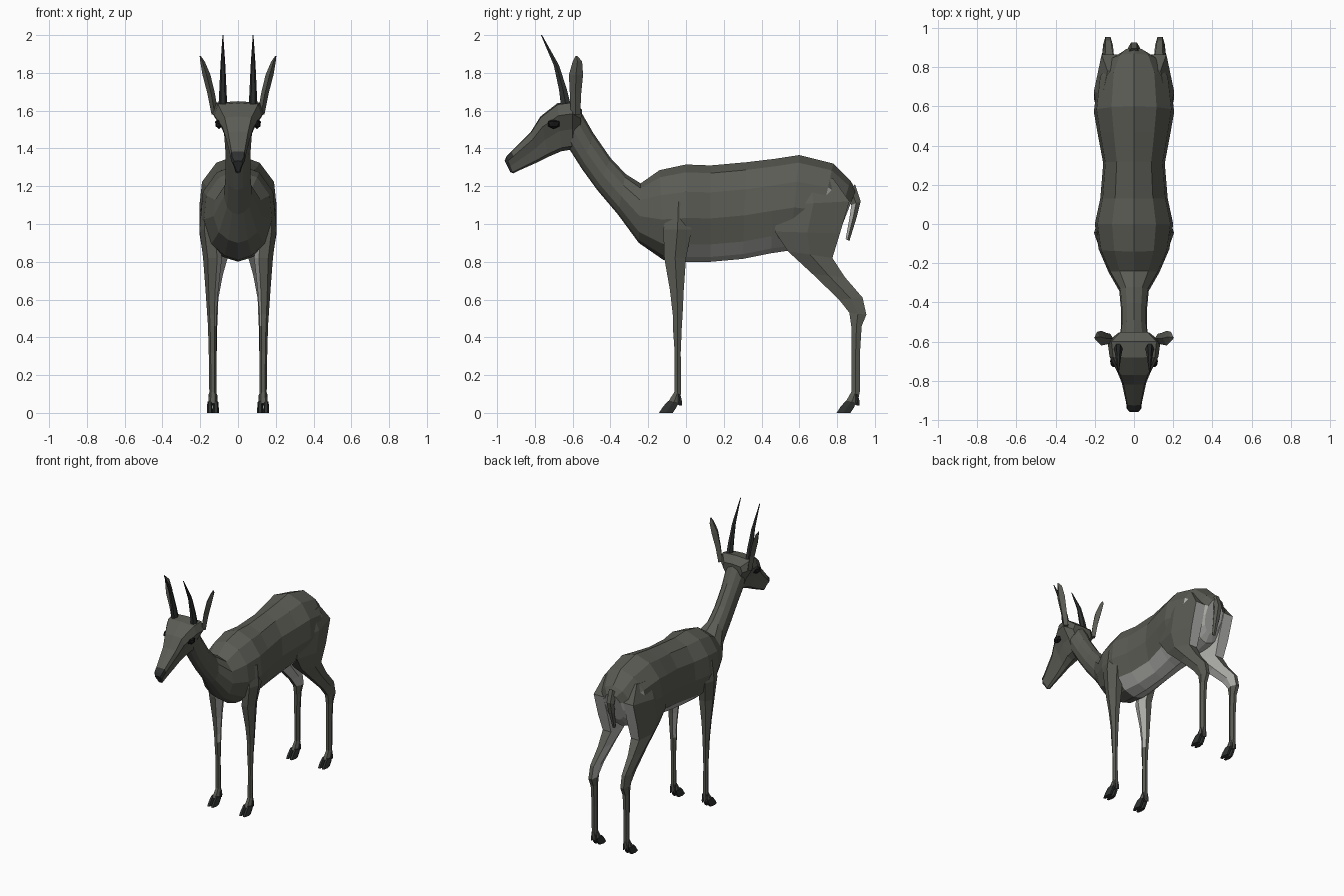
import bpy, bmesh
from mathutils import Vector


def material(name, rgb):
    m = bpy.data.materials.new(name)
    m.diffuse_color = (*rgb, 1)
    return m


MATS = [material("grey_brown_hide", (.105, .105, .09)),
        material("pale_underside", (.42, .42, .40)),
        material("dark_horn", (.028, .03, .03)),
        material("black_eye", (.008, .008, .008))]
HIDE, PALE, HORN, EYE = range(4)


def finish(bm, name, rule, mirror):
    bmesh.ops.recalc_face_normals(bm, faces=bm.faces)
    for f in bm.faces:
        f.material_index = rule(f.calc_center_median(), f.normal) if callable(rule) else rule
    me = bpy.data.meshes.new(name)
    bm.to_mesh(me)
    bm.free()
    for m in MATS:
        me.materials.append(m)
    ob = bpy.data.objects.new(name, me)
    bpy.context.collection.objects.link(ob)
    if mirror:
        mod = ob.modifiers.new("mirror", 'MIRROR')
        mod.use_mirror_merge = False
    return ob


def loft(name, stations, profile, rule=HIDE, cx=0, mirror=False):
    """Skin rings; each station is (ya, za, yb, zb, half width[, centre x])."""
    bm = bmesh.new()
    rings = []
    for s in stations:
        a, b, w = Vector((0, s[0], s[1])), Vector((0, s[2], s[3])), s[4]
        x = s[5] if len(s) > 5 else cx
        pts = [(t, k) for t, k in profile]
        pts += [(t, -k) for t, k in reversed(profile) if k > 0]
        ring = []
        for t, k in pts:
            p = a.lerp(b, t)
            ring.append(bm.verts.new((x + k * w, p.y, p.z)))
        rings.append(ring)
    n = len(rings[0])
    for r, q in zip(rings, rings[1:]):
        for i in range(n):
            j = (i + 1) % n
            bm.faces.new((r[i], r[j], q[j], q[i]))
    bm.faces.new(rings[0])
    bm.faces.new(rings[-1])
    return finish(bm, name, rule, mirror)


TORSO = [(0, 0), (.05, .4), (.18, .78), (.45, 1), (.72, .93), (.92, .56), (1, 0)]
SKULL = [(0, 0), (.07, .36), (.42, .62), (.74, 1), (.97, .85), (1, 0)]
HEX = [(0, .5), (.5, 1), (1, .5)]
DIAMOND = [(0, 0), (.5, 1), (1, 0)]


# Neck and torso in one skin: bottom point, top point, half width
def torso_rule(c, n):
    belly = n.z < -.5 and .02 < c.y
    rump = n.y > .4 and c.z < 1.13 and c.y > .7
    return PALE if belly or rump else HIDE


loft("neck_and_torso", [
    (-.62, 1.40, -.565, 1.61, .075),
    (-.55, 1.29, -.49, 1.48, .066),
    (-.47, 1.18, -.40, 1.35, .066),
    (-.36, 1.05, -.32, 1.265, .075),
    (-.25, .90, -.24, 1.215, .13),
    (-.12, .81, -.14, 1.285, .18),
    (.0, .80, .0, 1.315, .20),
    (.13, .80, .13, 1.31, .172),
    (.30, .815, .32, 1.327, .157),
    (.45, .845, .47, 1.345, .185),
    (.55, .86, .60, 1.365, .205),
    (.68, .87, .78, 1.32, .185),
    (.77, .89, .87, 1.23, .13),
    (.81, .95, .90, 1.18, .07)], TORSO, torso_rule)

# Head, with a dark nose at the tip
loft("head", [
    (-.57, 1.42, -.55, 1.605, .08),
    (-.60, 1.395, -.60, 1.65, .135),
    (-.66, 1.385, -.68, 1.64, .125),
    (-.73, 1.355, -.77, 1.57, .083),
    (-.79, 1.325, -.82, 1.49, .062),
    (-.88, 1.285, -.925, 1.385, .04),
    (-.915, 1.268, -.95, 1.36, .037),
    (-.93, 1.275, -.96, 1.335, .024)], SKULL,
    lambda c, n: HORN if c.y < -.925 else HIDE)

# Eyes
bm = bmesh.new()
bmesh.ops.create_icosphere(bm, subdivisions=1, radius=1)
for v in bm.verts:
    v.co = Vector((.102 + v.co.x * .022, -.70 + v.co.y * .036, 1.53 + v.co.z * .028))
finish(bm, "eyes", EYE, True)

# Ears and horns
loft("ears", [
    (-.61, 1.58, -.56, 1.58, .018, .122),
    (-.615, 1.69, -.555, 1.69, .02, .142),
    (-.62, 1.79, -.545, 1.79, .021, .167),
    (-.60, 1.86, -.55, 1.86, .012, .188),
    (-.585, 1.89, -.575, 1.89, .003, .20)], DIAMOND, HIDE, mirror=True)
loft("horns", [
    (-.66, 1.61, -.605, 1.61, .024),
    (-.672, 1.71, -.63, 1.71, .019),
    (-.70, 1.84, -.672, 1.84, .013),
    (-.768, 2.0, -.762, 2.0, .002)], HEX, HORN, .08, True)

# Tail with pale underside
loft("tail", [
    (.85, 1.16, .895, 1.21, .03),
    (.875, 1.10, .925, 1.12, .03),
    (.865, 1.03, .905, 1.04, .026),
    (.845, .92, .865, .91, .012)], HEX,
    lambda c, n: PALE if c.z < 1.12 and n.y < .5 else HIDE)


# Legs: front point, back point, half width, centre x
def foreleg_rule(c, n):
    return PALE if n.x < -.3 and .48 < c.z < .92 else HIDE


def hindleg_rule(c, n):
    inner = n.x < -.25 and c.z > .55
    rump = n.y > .4 and .78 < c.z < 1.12 and n.x < .7
    return PALE if inner or rump else HIDE


loft("front_legs", [
    (-.09, 1.12, .01, 1.12, .04, .15),
    (-.12, .97, .03, .97, .052, .152),
    (-.115, .82, .0, .82, .050, .135),
    (-.085, .65, -.012, .65, .034, .138),
    (-.07, .52, -.018, .52, .025, .138),
    (-.07, .46, -.022, .46, .023, .136),
    (-.06, .32, -.028, .32, .020, .135),
    (-.062, .11, -.026, .11, .019, .133),
    (-.10, .05, -.035, .04, .026, .133)], HEX, foreleg_rule, mirror=True)
loft("hind_legs", [
    (.54, 1.24, .78, 1.24, .05, .11),
    (.485, 1.10, .865, 1.12, .08, .125),
    (.47, .96, .815, .95, .083, .122),
    (.54, .855, .775, .82, .068, .118),
    (.67, .735, .84, .72, .044, .125),
    (.81, .60, .935, .61, .028, .132),
    (.865, .53, .955, .52, .026, .133),
    (.875, .46, .93, .46, .023, .133),
    (.875, .30, .92, .30, .020, .133),
    (.875, .11, .92, .11, .019, .133),
    (.84, .05, .905, .04, .026, .133)], HEX, hindleg_rule, mirror=True)

# Cloven hooves and dewclaws
for label, y in (("front", 0), ("hind", .94)):
    for side, x in (("inner", .117), ("outer", .149)):
        loft(f"{label}_{side}_hooves", [
            (-.095 + y, .062, -.04 + y, .055, .013),
            (-.12 + y, .035, -.05 + y, .03, .015),
            (-.143 + y, 0, -.07 + y, 0, .016)], HEX, HORN, x, True)
        loft(f"{label}_{side}_dewclaws", [
            (-.045 + y, .10, -.03 + y, .10, .007),
            (-.045 + y, .06, -.02 + y, .055, .008),
            (-.035 + y, .04, -.022 + y, .038, .004)], DIAMOND, HORN, x, True)
